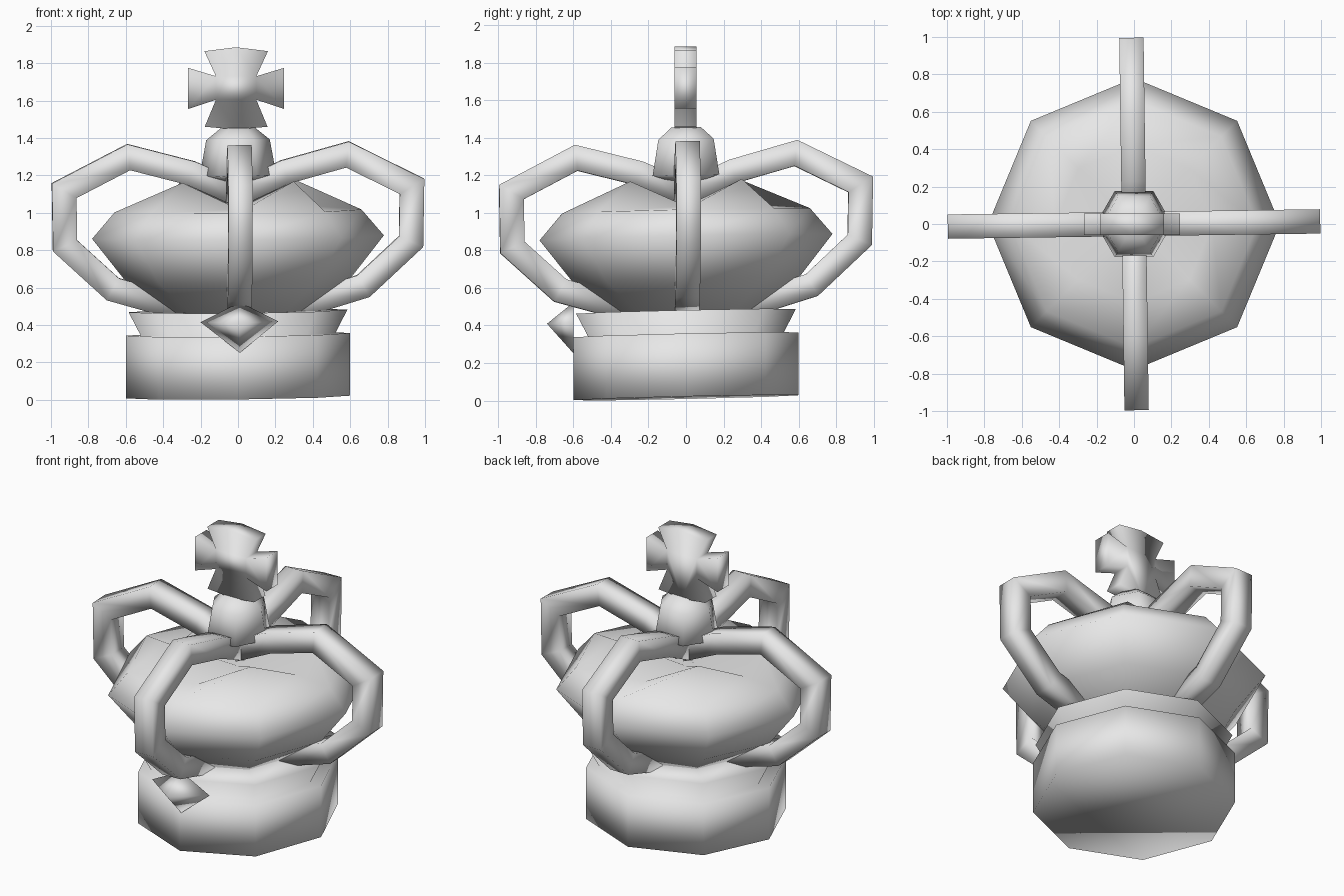
import bpy, bmesh, math
from mathutils import Vector

cube = bpy.data.objects.get("Cube")
if cube:
    bpy.data.objects.remove(cube)

grey = bpy.data.materials.new("plain_grey")
grey.use_nodes = True
grey.diffuse_color = (0.8, 0.8, 0.8, 1)
grey.node_tree.nodes["Principled BSDF"].inputs["Base Color"].default_value = (0.8, 0.8, 0.8, 1)


def finish(name, bm, lean=True):
    """Turn a bmesh into a smooth grey object, with the slight lean of the handmade shape."""
    if lean:
        for v in bm.verts:
            v.co.z += 0.012 * v.co.x + 0.022 * v.co.y
    bmesh.ops.recalc_face_normals(bm, faces=bm.faces)
    mesh = bpy.data.meshes.new(name)
    bm.to_mesh(mesh)
    bm.free()
    mesh.materials.append(grey)
    mesh.shade_smooth()
    obj = bpy.data.objects.new(name, mesh)
    bpy.context.collection.objects.link(obj)
    return obj


def bridge(bm, rings):
    """Skin consecutive closed rings of vertices."""
    for a, b in zip(rings, rings[1:]):
        n = len(a)
        for i in range(n):
            j = (i + 1) % n
            bm.faces.new((a[i], a[j], b[j], b[i]))


def turned(bm, profile, sides):
    """Rings of a turned shape from (radius, height) pairs, capped at both ends."""
    rings = []
    for r, z in profile:
        angles = [2 * math.pi * i / sides for i in range(sides)]
        rings.append([bm.verts.new((r * math.cos(a), r * math.sin(a), z)) for a in angles])
    bridge(bm, rings)
    bm.faces.new(rings[0])
    return rings


# Octagonal base with a flared collar on top
bm = bmesh.new()
rings = turned(bm, [(0.6, 0.015), (0.6, 0.35), (0.52, 0.35), (0.585, 0.475), (0.34, 0.47)], 8)
bm.faces.new(rings[-1])
finish("base_band", bm)

# Puffed cushion, pulled down under each arch and dipping in the middle
bm = bmesh.new()
rings = turned(bm, [(0.36, 0.47), (0.6, 0.64), (0.78, 0.87), (0.66, 1.01), (0.42, 1.17)], 8)
for v in rings[-1][::2]:
    v.co.z = 1.03
centre = bm.verts.new((0, 0, 0.98))
for i, v in enumerate(rings[-1]):
    bm.faces.new((v, rings[-1][(i + 1) % 8], centre))
finish("cushion", bm)

# Four square-section arches, mitred at each bend
path = [Vector(p) for p in ((0, 1.10), (0.25, 1.215), (0.585, 1.305), (0.93, 1.13),
                            (0.925, 0.835), (0.67, 0.6), (0.33, 0.5))]
half = 0.065
for k, side in enumerate(("left", "back", "right", "front")):
    bm = bmesh.new()
    turn = k * math.pi / 2 + math.radians(0.8)
    out = Vector((math.cos(turn), math.sin(turn), 0))
    across = Vector((-out.y, out.x, 0))
    rings = []
    for i, p in enumerate(path):
        d_in = (p - path[max(i - 1, 0)]).normalized() if i else (path[1] - p).normalized()
        d_out = (path[i + 1] - p).normalized() if i + 1 < len(path) else d_in
        mid = (d_in + d_out).normalized()
        offset = Vector((-mid.y, mid.x)) * half / mid.dot(d_in)
        ring = []
        for s, t in ((1, 1), (1, -1), (-1, -1), (-1, 1)):
            q = p + s * offset
            ring.append(bm.verts.new(out * q.x + across * half * t + Vector((0, 0, q.y))))
        rings.append(ring)
    bridge(bm, rings)
    bm.faces.new(rings[0])
    bm.faces.new(rings[-1])
    finish(side + "_arch", bm)

# Six-sided knob where the arches meet
bm = bmesh.new()
rings = turned(bm, [(0.1, 1.17), (0.205, 1.2), (0.17, 1.39), (0.09, 1.455)], 6)
bm.faces.new(rings[-1])
finish("knob", bm)

# Flared cross: one arm outline repeated on all four sides
bm = bmesh.new()
arm = [(0.108, 0.063), (0.257, 0.108), (0.257, -0.108), (0.108, -0.063)]
outline = [(0.108, 0.063), (0.17, 0.197), (0, 0.218), (-0.17, 0.197),
           (-0.108, 0.063), (-0.257, 0.108), (-0.257, -0.112), (-0.108, -0.063),
           (-0.168, -0.207), (0, -0.222), (0.168, -0.207),
           (0.108, -0.063), (0.257, -0.112), (0.257, 0.108)]
rings = [[bm.verts.new((x - 0.01, y, z + 1.667)) for x, z in outline] for y in (-0.06, 0.057)]
bridge(bm, rings)
for ring in rings:
    bm.faces.new(ring)
finish("cross", bm, lean=False)

# Pointed jewel on the front of the collar
bm = bmesh.new()
rim = [bm.verts.new((x, -0.6, z)) for x, z in ((0.01, 0.535), (0.215, 0.43), (0.01, 0.265), (-0.2, 0.43))]
tip = bm.verts.new((0.005, -0.74, 0.425))
bm.faces.new(rim)
for i in range(4):
    bm.faces.new((rim[i], rim[(i + 1) % 4], tip))
finish("jewel", bm)
